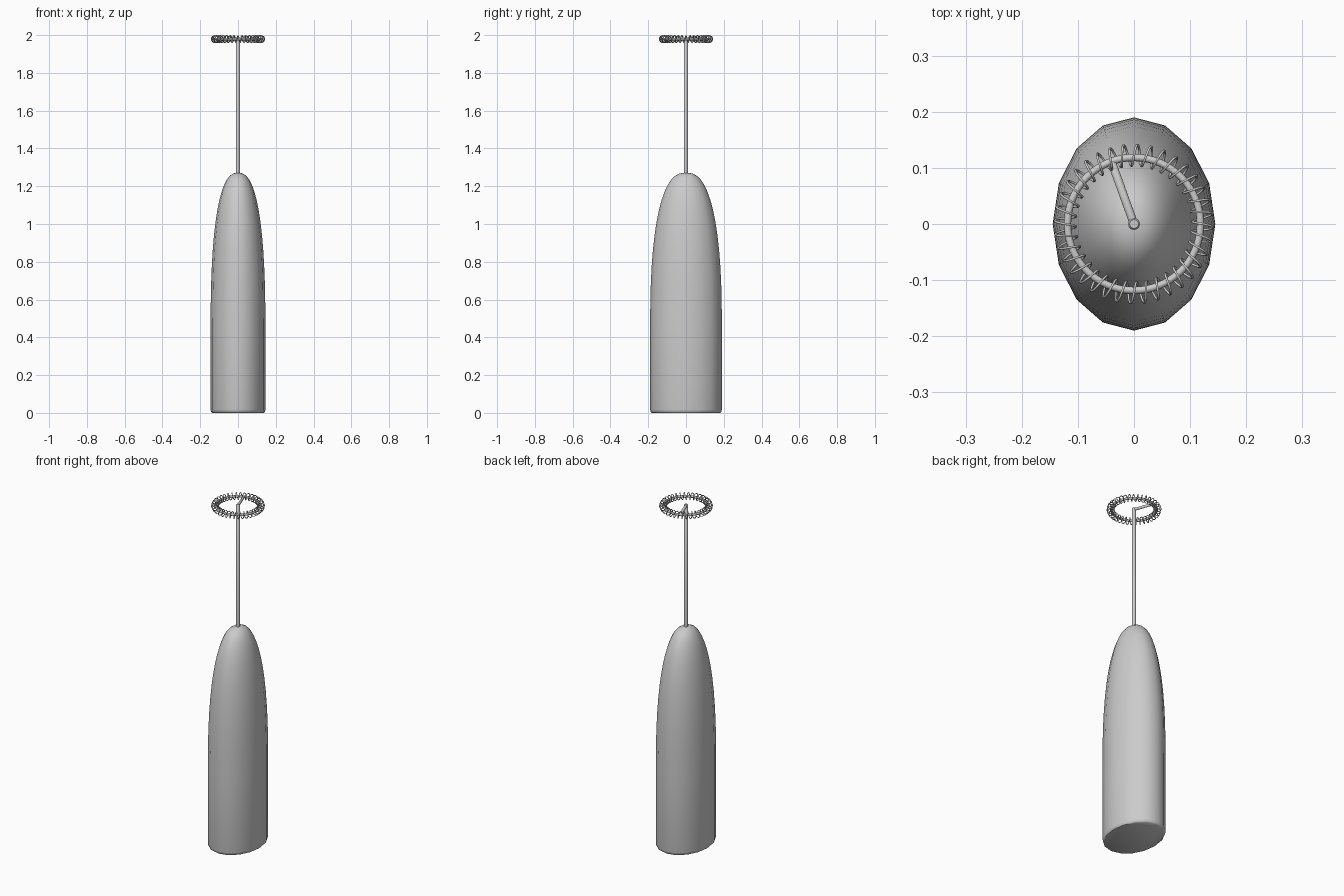
import bpy
import bmesh
from math import pi, sin, cos
from mathutils import Vector

if "Cube" in bpy.data.objects:
    bpy.data.objects.remove(bpy.data.objects["Cube"])


def finish(name, bm, angle=0.75):
    bmesh.ops.recalc_face_normals(bm, faces=bm.faces)
    mesh = bpy.data.meshes.new(name)
    bm.to_mesh(mesh)
    bm.free()
    ob = bpy.data.objects.new(name, mesh)
    bpy.context.collection.objects.link(ob)
    bpy.ops.object.select_all(action='DESELECT')
    ob.select_set(True)
    bpy.context.view_layer.objects.active = ob
    bpy.ops.object.shade_smooth_by_angle(angle=angle)
    return ob


def bridge(bm, a, b):
    n = len(a)
    for i in range(n):
        bm.faces.new((a[i], a[(i + 1) % n], b[(i + 1) % n], b[i]))


def rod(name, p, q, radius, sides=16):
    """Straight rod from p to q with a slightly rounded far end."""
    p, q = Vector(p), Vector(q)
    rot = (q - p).to_track_quat('Z', 'Y')
    length = (q - p).length
    bm = bmesh.new()
    prev = None
    for r, z in ((radius, 0), (radius, length - radius * 0.3), (radius * 0.75, length)):
        ring = [bm.verts.new(p + rot @ Vector((r * cos(2 * pi * i / sides), r * sin(2 * pi * i / sides), z)))
                for i in range(sides)]
        if prev:
            bridge(bm, prev, ring)
        else:
            bm.faces.new(ring)
        prev = ring
    bm.faces.new(prev)
    return finish(name, bm)


def closed_tube(name, path, radius, sides):
    """Tube along a closed path, framed against each point's own tangent."""
    bm = bmesh.new()
    n = len(path)
    rings = []
    for i, (p, out) in enumerate(path):
        t = (path[(i + 1) % n][0] - path[i - 1][0]).normalized()
        u = (out - out.dot(t) * t).normalized()
        v = t.cross(u)
        rings.append([bm.verts.new(p + radius * (u * cos(2 * pi * k / sides) + v * sin(2 * pi * k / sides)))
                      for k in range(sides)])
    for i in range(n):
        bridge(bm, rings[i], rings[(i + 1) % n])
    return finish(name, bm, 1.4)


# Handle: 16-sided elliptical body with a domed top and softened base
RX, RY, Z0, ZT, SIDES = 0.145, 0.19, 0.44, 1.272, 16
profile = [(0.95, 0.0), (0.985, 0.005), (1.0, 0.018), (1.0, Z0)]
for k in range(1, 14):
    a = pi / 2 * k / 14
    profile.append((cos(a) ** 0.8, Z0 + (ZT - Z0) * sin(a) ** 0.8))
bm = bmesh.new()
prev = None
for s, z in profile:
    ring = [bm.verts.new((RX * s * cos(2 * pi * i / SIDES), RY * s * sin(2 * pi * i / SIDES), z))
            for i in range(SIDES)]
    if prev:
        bridge(bm, prev, ring)
    else:
        bm.faces.new(ring)
    prev = ring
tip = bm.verts.new((0, 0, ZT))
for i in range(SIDES):
    bm.faces.new((prev[i], prev[(i + 1) % SIDES], tip))
finish("handle", bm)

# Shaft and the single spoke carrying the whisk ring
ZR, R = 1.979, 0.1185
rod("shaft", (0, 0, 1.25), (0, 0, 1.988), 0.0105)
rod("spoke", (0, 0, ZR), (-0.04, 0.1105, ZR), 0.0075)

# Whisk ring
ring_path = []
for i in range(64):
    a = 2 * pi * i / 64
    d = Vector((cos(a), sin(a), 0))
    ring_path.append((d * R + Vector((0, 0, ZR)), d))
closed_tube("whisk_ring", ring_path, 0.0065, 12)

# Spring coil wound around the ring
TURNS, STEPS, CR, WIRE = 36, 14, 0.0188, 0.0022
coil = []
for i in range(TURNS * STEPS):
    a = 2 * pi * i / (TURNS * STEPS)
    b = a * TURNS + pi / 2
    d = Vector((cos(a), sin(a), 0))
    out = d * cos(b) + Vector((0, 0, sin(b)))
    coil.append((d * 0.1225 + Vector((0, 0, ZR)) + out * CR, out))
closed_tube("spring_coil", coil, WIRE, 6)
